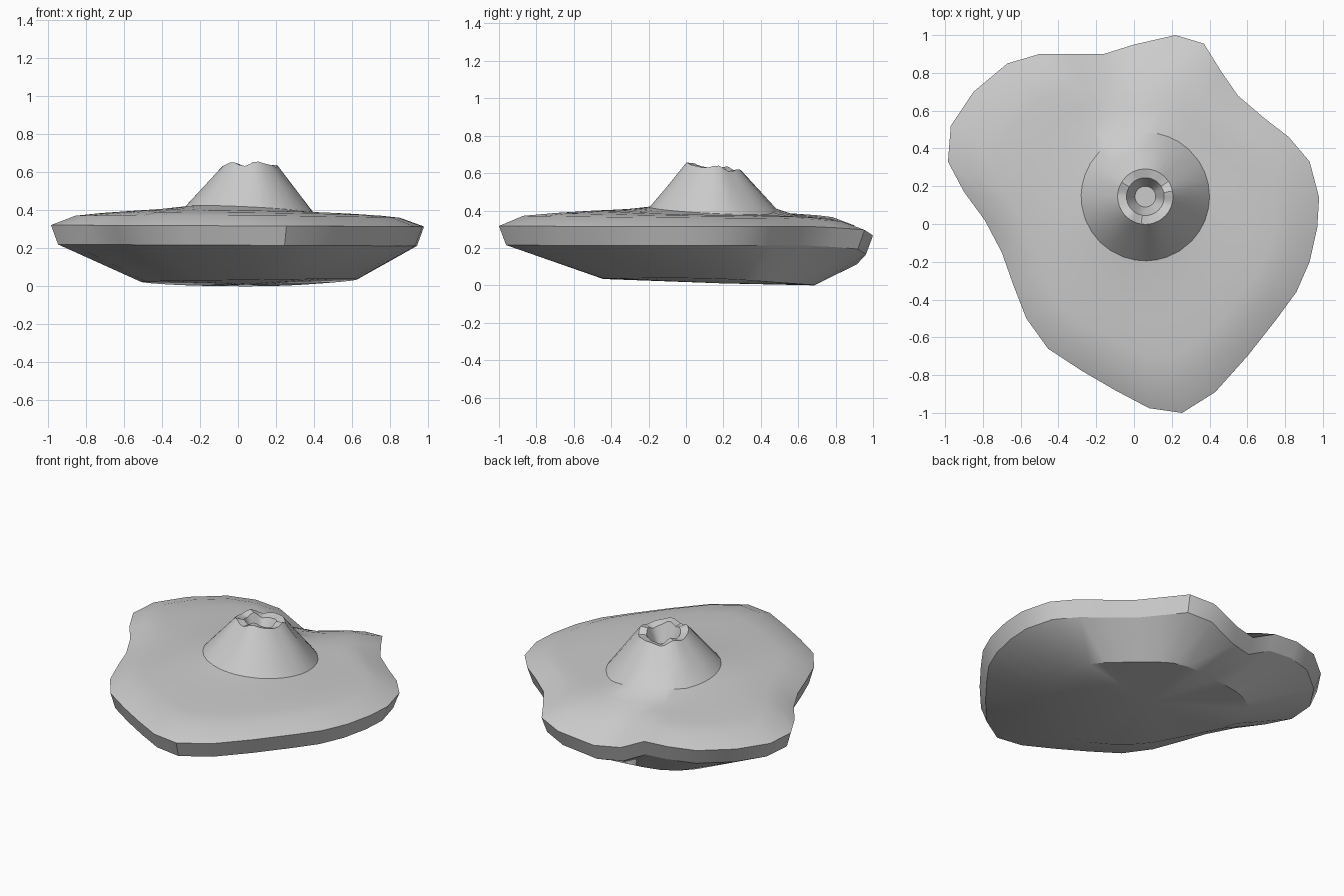
import bpy, bmesh
from math import exp, sin, cos, atan2, degrees, radians

if "Cube" in bpy.data.objects:
    bpy.data.objects.remove(bpy.data.objects["Cube"])

# Coastline seen from above, counter-clockwise
COAST = [(0.98, 0.14), (0.93, 0.33), (0.82, 0.46), (0.69, 0.56), (0.55, 0.68),
         (0.46, 0.81), (0.37, 0.955), (0.22, 1.0), (0.0, 0.95), (-0.16, 0.90),
         (-0.33, 0.90), (-0.5, 0.90), (-0.67, 0.85), (-0.85, 0.70), (-0.97, 0.52),
         (-0.985, 0.33), (-0.9, 0.17), (-0.79, 0.02), (-0.70, -0.15),
         (-0.64, -0.32), (-0.57, -0.5), (-0.455, -0.66), (-0.28, -0.775),
         (-0.1, -0.88), (0.08, -0.975), (0.255, -1.0), (0.43, -0.89),
         (0.60, -0.70), (0.75, -0.51), (0.86, -0.36), (0.93, -0.2), (0.97, -0.02)]
N = len(COAST)
CX, CY = 0.06, 0.145
ANG = [atan2(y - CY, x - CX) for x, y in COAST]


def dip(x, y):
    """Lowered shore where the lava channel meets the back edge."""
    t = min(max((y - 0.45) / 0.45, 0), 1)
    width = 0.36 if x > -0.1 else 0.15
    return 0.112 * exp(-((x + 0.1) / width) ** 2) * t * t * (3 - 2 * t)


def channel(a):
    """1 on the back of the cone, where the flow blends into the land."""
    return max(0, 1 - (abs(degrees(a) - 103) / 42) ** 2)


def coast_ring(s, z):
    return [(x * s, y * s, z - dip(x, y) - 0.004 * x) for x, y in COAST]


def circle(r, height):
    return [(CX + r * cos(a), CY + r * sin(a), height(a)) for a in ANG]


def foot_z(a):
    return 0.405 - 0.017 * cos(a) - 0.017 * sin(a) + 0.024 * channel(a)


def jag(a):
    return 0.634 - 0.017 * sin(a) + 0.009 * sin(5 * a + 1) + 0.005 * sin(8 * a)


def blend(a, b, t, lift=0):
    return [tuple(p + (q - p) * t + (lift if i == 2 else 0)
                  for i, (p, q) in enumerate(zip(u, v))) for u, v in zip(a, b)]


# Underside: a shrunken coast with its bays softened
soft = COAST
for _ in range(3):
    soft = [tuple((a + 2 * b + c) / 4 for a, b, c in
                  zip(soft[i - 1], soft[i], soft[(i + 1) % N])) for i in range(N)]
bottom = [(x * 0.61 + 0.05, y * 0.605 + 0.115) for x, y in soft]
bottom = [(x, y, 0.024 - 0.03 * y + 0.05 * x * x) for x, y in bottom]

# Cliff around the coast
cliff_low = coast_ring(0.962, 0.22)
cliff_top = coast_ring(1.0, 0.322)

# Land between the shore and the volcano
shore = [(x * 0.87, y * 0.87, 0.371 - dip(x, y) * 0.85 - 0.006 * x - 0.006 * y)
         for x, y in COAST]
foot = circle(0.34, foot_z)
near = circle(0.47, lambda a: 0.395 - 0.014 * cos(a) - 0.014 * sin(a) - 0.012 * channel(a))
land = [blend(shore, near, t, 0.005) for t in (0.3, 0.65)]

# Volcano cone and crater
lip = circle(0.147, jag)
crater_edge = circle(0.10, lambda a: jag(a) - 0.008 + 0.006 * sin(3 * a))
crater_foot = circle(0.055, lambda a: 0.53)

rings = [bottom, cliff_low, cliff_top, shore, *land, near, foot,
         blend(foot, lip, 0.5), lip, crater_edge, crater_foot]

bm = bmesh.new()
loops = [[bm.verts.new(p) for p in ring] for ring in rings]
for lo, hi in zip(loops, loops[1:]):
    for i in range(N):
        j = (i + 1) % N
        bm.faces.new((lo[i], lo[j], hi[j], hi[i]))

# Close the underside and the crater floor
for loop, centre in ((loops[0], (0.05, 0.2, 0.014)), (loops[-1], (CX, CY, 0.53))):
    c = bm.verts.new(centre)
    for i in range(N):
        bm.faces.new((c, loop[i], loop[(i + 1) % N]))
bmesh.ops.recalc_face_normals(bm, faces=bm.faces)

# Rest the lowest point on the ground
lowest = min(v.co.z for v in bm.verts)
bmesh.ops.translate(bm, verts=bm.verts, vec=(0, 0, -lowest))

# Keep both cliff edges crisp
crisp = [{loop[i], loop[(i + 1) % N]} for loop in loops[1:3] for i in range(N)]
crisp = {bm.edges.get(tuple(pair)) for pair in crisp}
bm.edges.index_update()
crisp = {e.index for e in crisp}

mesh = bpy.data.meshes.new("volcano_island")
bm.to_mesh(mesh)
bm.free()
island = bpy.data.objects.new("volcano_island", mesh)
bpy.context.collection.objects.link(island)
bpy.context.view_layer.objects.active = island
island.select_set(True)
bpy.ops.object.shade_smooth_by_angle(angle=radians(30))
for e in mesh.edges:
    if e.index in crisp:
        e.use_edge_sharp = True
